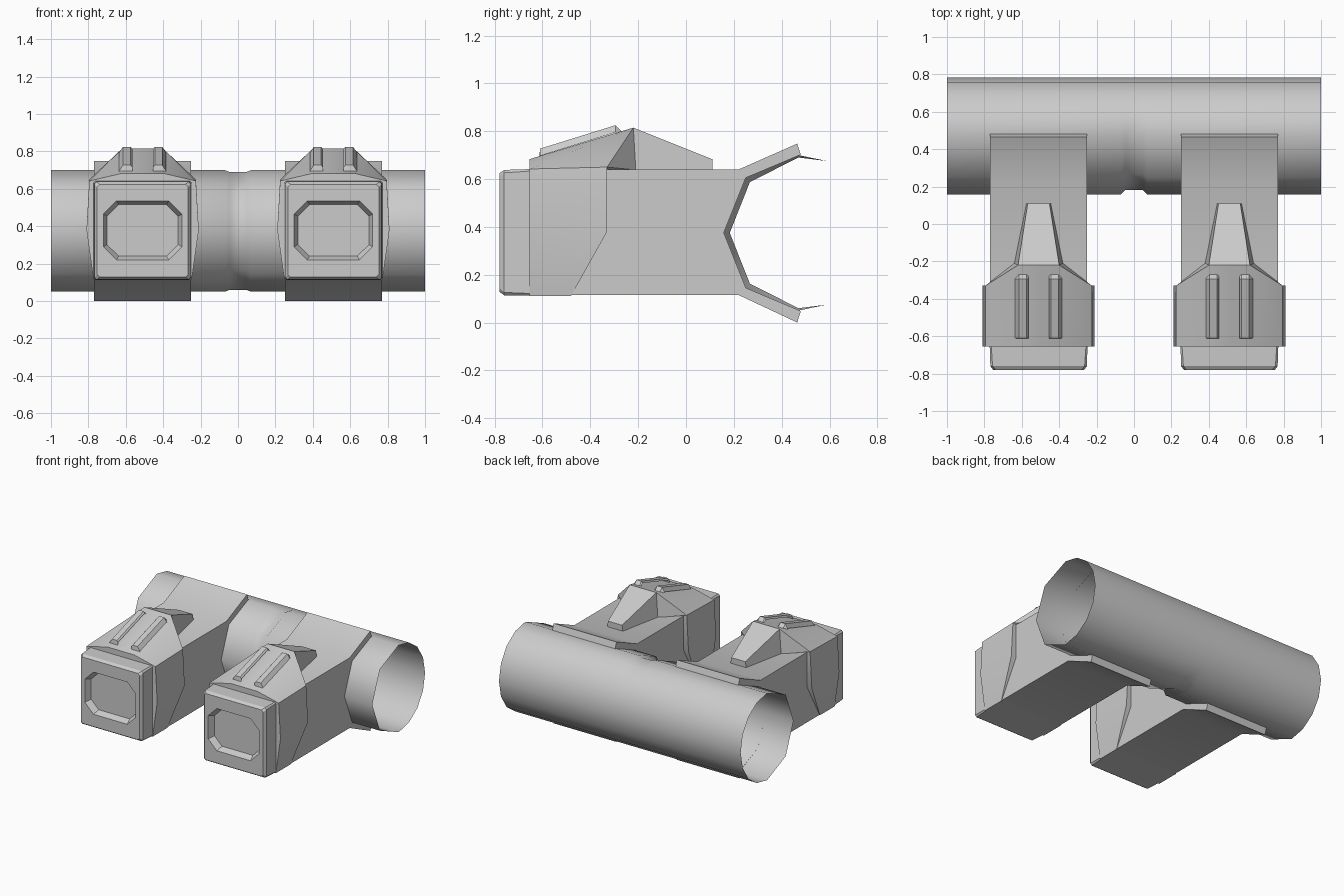
import bpy, bmesh
from math import radians, sin, cos

if "Cube" in bpy.data.objects:
    bpy.data.objects.remove(bpy.data.objects["Cube"])


def make(name, verts, faces, angle=30, mirror=False, x=0):
    me = bpy.data.meshes.new(name)
    me.from_pydata(verts, [], faces)
    bm = bmesh.new()
    bm.from_mesh(me)
    if mirror:
        geom = bm.verts[:] + bm.edges[:] + bm.faces[:]
        bmesh.ops.mirror(bm, geom=geom, axis='X', merge_dist=0.0005)
        bmesh.ops.remove_doubles(bm, verts=bm.verts[:], dist=0.0005)
    bmesh.ops.recalc_face_normals(bm, faces=bm.faces[:])
    bm.to_mesh(me)
    bm.free()
    ob = bpy.data.objects.new(name, me)
    ob.location.x = x
    bpy.context.collection.objects.link(ob)
    bpy.ops.object.select_all(action='DESELECT')
    ob.select_set(True)
    bpy.context.view_layer.objects.active = ob
    bpy.ops.object.shade_smooth_by_angle(angle=radians(angle))
    return ob


def loft(rings, closed=True, cap_end=False):
    n = len(rings[0])
    verts = [p for r in rings for p in r]
    faces = []
    for k in range(len(rings) - 1):
        for i in range(n if closed else n - 1):
            j = (i + 1) % n
            faces.append((k * n + i, k * n + j, (k + 1) * n + j, (k + 1) * n + i))
    if cap_end:
        faces.append(tuple(range((len(rings) - 1) * n, len(rings) * n)))
    return verts, faces


# Open cross tube: coarse front half, finer back half, shallow waist in the middle
CY, CZ = 0.47, 0.375
ANGLES = [90, 67.5, 45, 22.5, 0, -22.5, -45, -67.5, -90, -135, 180, 135]


def tube_ring(x, shrink):
    ring = []
    for a in ANGLES:
        c, s = cos(radians(a)), sin(radians(a))
        k = shrink if c < -0.1 else (shrink * 0.4 if abs(c) < 0.1 else 0)
        ring.append((x, CY + (0.312 - k) * c, CZ + (0.325 - k) * s))
    return ring


make("cross_tube", *loft([tube_ring(x, s) for x, s in
     ((-1, 0), (-0.07, 0), (-0.045, 0.025), (0.045, 0.025), (0.07, 0), (1, 0))]), angle=50)

# Side profile (y, z) of an arm, ending in two flanges that grip the tube
ARM = [(0.48, 0.702), (0.465, 0.748), (0.22, 0.64), (-0.65, 0.64), (-0.65, 0.115),
       (0.22, 0.115), (0.465, 0.0), (0.48, 0.048), (0.25, 0.145), (0.158, 0.375), (0.25, 0.605)]


def arm(side, x):
    n, w = len(ARM), 0.26
    verts = [(s * w, y, z) for s in (-1, 1) for y, z in ARM]
    faces = [tuple(range(n)), tuple(range(n, 2 * n))]
    faces += [(i, i + 1, n + i + 1, n + i) for i in range(7)]
    make(side + "_arm", verts, faces, x=x)


def octagon(y, w, z0, z1, c):
    return [(w, y, z0 + c), (w, y, z1 - c), (w - c, y, z1), (c - w, y, z1),
            (-w, y, z1 - c), (-w, y, z0 + c), (c - w, y, z0), (w - c, y, z0)]


def end_cap(side, x):
    # Square cap with softened rim and an octagonal recess
    rings = [octagon(-0.64, 0.262, 0.113, 0.642, 0.008),
             octagon(-0.76, 0.258, 0.114, 0.638, 0.012),
             octagon(-0.78, 0.243, 0.128, 0.624, 0.014),
             octagon(-0.78, 0.21, 0.22, 0.535, 0.07),
             octagon(-0.735, 0.19, 0.24, 0.515, 0.062)]
    make(side + "_end_cap", *loft(rings, cap_end=True), x=x)


def collar(side, x):
    # Half of the shroud around the arm, with its tapering tail on top
    v = [(0.262, -0.655, 0.112), (0.30, -0.655, 0.38), (0.285, -0.655, 0.642), (0.11, -0.655, 0.683), (0, -0.655, 0.683),
         (0.262, -0.48, 0.112), (0.30, -0.33, 0.38), (0.285, -0.33, 0.65), (0.11, -0.22, 0.815), (0, -0.22, 0.815),
         (0.255, -0.48, 0.112), (0.255, -0.33, 0.38), (0.255, -0.33, 0.64),
         (0.13, -0.21, 0.638), (0.065, 0.11, 0.638), (0.058, 0.11, 0.683), (0, 0.11, 0.683), (0, 0.11, 0.638),
         (0, -0.655, 0.112), (0, -0.48, 0.112)]
    f = [(0, 1, 6, 5), (1, 2, 7, 6), (2, 3, 8, 7), (3, 4, 9, 8), (0, 1, 2, 3, 4, 18), (0, 5, 10, 19, 18),
         (5, 6, 11, 10), (6, 7, 12, 11), (7, 13, 12), (7, 8, 13), (8, 15, 14, 13), (8, 9, 16, 15), (14, 15, 16, 17)]
    make(side + "_collar", v, f, mirror=True, x=x)


def ribs(side, x):
    # Pair of raised ribs on the sloping collar top
    prof = [(-0.615, 0.68), (-0.61, 0.727), (-0.295, 0.825), (-0.27, 0.80)]
    rings = [[(px, y, z - d) for y, z in prof] for px, d in
             ((0.055, 0.012), (0.065, 0), (0.105, 0), (0.125, 0.03))]
    make(side + "_ribs", *loft(rings), mirror=True, x=x)


for side, x in (("left", -0.51), ("right", 0.51)):
    for part in (arm, end_cap, collar, ribs):
        part(side, x)
